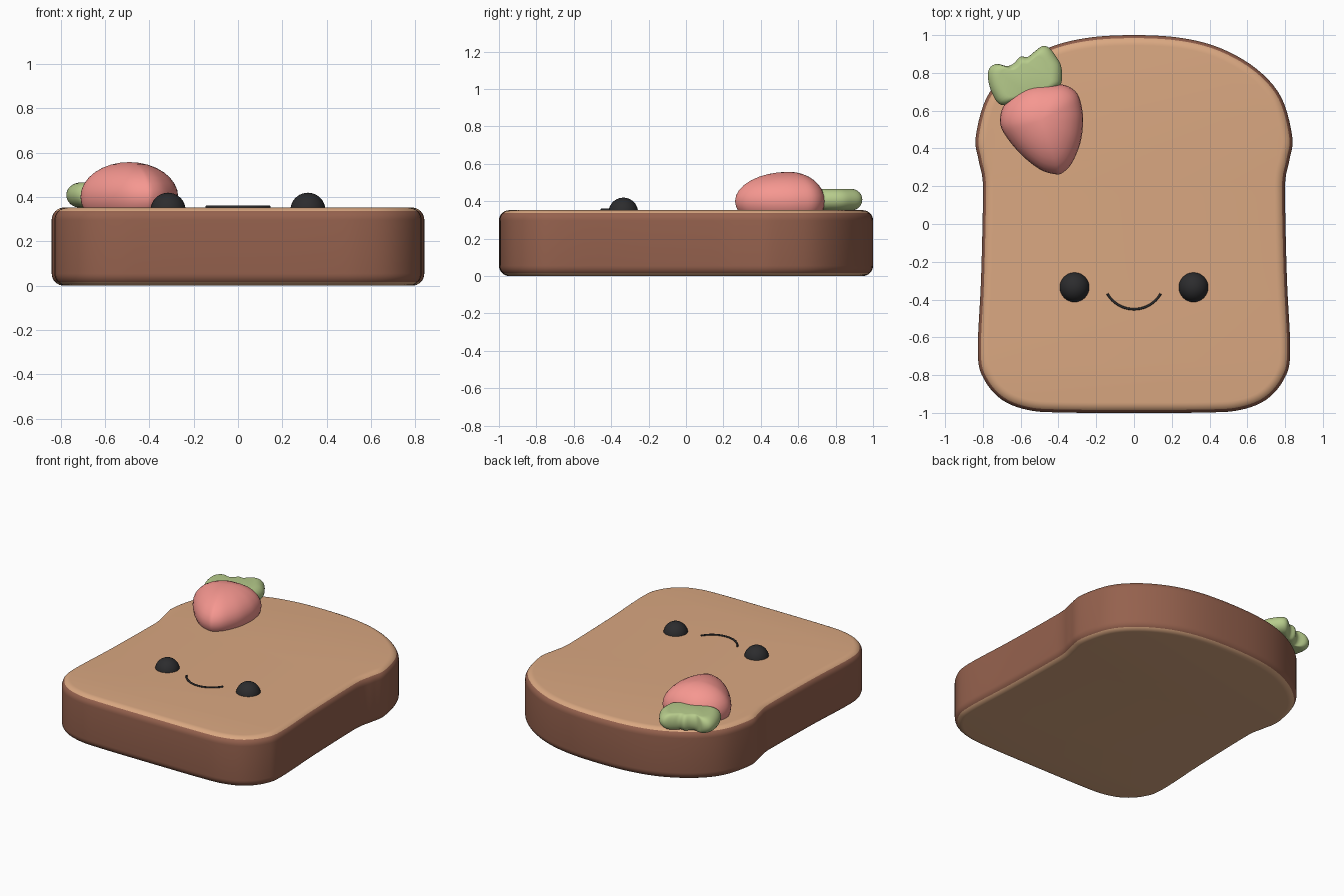
import bpy, bmesh, math
from mathutils import Vector

if "Cube" in bpy.data.objects:
    bpy.data.objects.remove(bpy.data.objects["Cube"])


def material(name, rgb):
    m = bpy.data.materials.new(name)
    m.diffuse_color = (*rgb, 1)
    m.use_nodes = True
    m.node_tree.nodes["Principled BSDF"].inputs["Base Color"].default_value = m.diffuse_color
    return m


CRUMB = material("crumb", (0.70, 0.39, 0.22))
CRUST = material("crust", (0.30, 0.12, 0.075))
RED = material("berry_red", (0.92, 0.31, 0.28))
GREEN = material("leaf_green", (0.47, 0.60, 0.26))
BLACK = material("black", (0.025, 0.025, 0.027))


def closed_spline(pts, steps):
    """Smooth closed outline through the given points (Catmull-Rom)."""
    p = [Vector(q) for q in pts]
    n, out = len(p), []
    for i in range(n):
        a, b, c, d = p[i - 1], p[i], p[(i + 1) % n], p[(i + 2) % n]
        for s in range(steps):
            t = s / steps
            out.append(0.5 * (2 * b + (c - a) * t + (2 * a - 5 * b + 4 * c - d) * t * t
                              + (3 * b - a - 3 * c + d) * t ** 3))
    return out


def finish(bm, name, mats, angle=40):
    bmesh.ops.recalc_face_normals(bm, faces=bm.faces)
    me = bpy.data.meshes.new(name)
    bm.to_mesh(me)
    bm.free()
    for m in mats:
        me.materials.append(m)
    ob = bpy.data.objects.new(name, me)
    bpy.context.collection.objects.link(ob)
    bpy.ops.object.select_all(action='DESELECT')
    ob.select_set(True)
    bpy.context.view_layer.objects.active = ob
    bpy.ops.object.shade_smooth_by_angle(angle=math.radians(angle))
    return ob


def pillow(name, outline, centre, z, half_h, rim, mat, rings=16):
    """Puffy solid: outline shrinks toward its centre by `rim` above and below."""
    bm = bmesh.new()
    c = Vector(centre)
    loops = []
    for k in range(rings + 1):
        a = math.pi * (k / rings - 0.5)
        s = 1 - rim * (1 - math.cos(a))
        loops.append([bm.verts.new((*(c + (p - c) * s), z + half_h * math.sin(a)))
                      for p in outline])
    n = len(outline)
    for lo, hi in zip(loops, loops[1:]):
        for i in range(n):
            j = (i + 1) % n
            bm.faces.new((lo[i], lo[j], hi[j], hi[i]))
    if rim < 1:
        bm.faces.new(loops[0])
        bm.faces.new(loops[-1])
    bmesh.ops.remove_doubles(bm, verts=bm.verts, dist=1e-5)
    return finish(bm, name, [mat], 60)


# Bread slice: mirrored outline, extruded, rounded rims, crust on the sides
half = [(0.25, 0.985), (0.46, 0.93), (0.65, 0.82), (0.78, 0.67), (0.838, 0.46),
        (0.823, 0.34), (0.802, 0.24), (0.80, 0.1), (0.81, -0.3), (0.827, -0.68),
        (0.795, -0.82), (0.70, -0.93), (0.56, -0.985), (0.38, -0.998)]
outline = [(0, 1.0)] + half + [(0, -1.0)] + [(-x, y) for x, y in reversed(half)]
bm = bmesh.new()
base = bm.faces.new([bm.verts.new((p.x, p.y, 0)) for p in closed_spline(outline, 5)])
top = bmesh.ops.extrude_face_region(bm, geom=[base], use_keep_orig=True)
bmesh.ops.translate(bm, vec=(0, 0, 0.352),
                    verts=[g for g in top["geom"] if isinstance(g, bmesh.types.BMVert)])
rims = [e for e in bm.edges if abs(e.verts[0].co.z - e.verts[1].co.z) < 1e-4]
bmesh.ops.bevel(bm, geom=rims, offset=0.055, segments=8, profile=0.5, affect='EDGES')
bmesh.ops.recalc_face_normals(bm, faces=bm.faces)
for f in bm.faces:
    f.material_index = 0 if abs(f.normal.z) > 0.7 else 1
finish(bm, "bread_slice", [CRUMB, CRUST])

# Strawberry half resting on the bread
berry = [(-0.27, 0.53), (-0.285, 0.425), (-0.33, 0.32), (-0.38, 0.27), (-0.42, 0.264),
         (-0.50, 0.29), (-0.60, 0.37), (-0.685, 0.475), (-0.71, 0.545), (-0.693, 0.62),
         (-0.64, 0.685), (-0.56, 0.73), (-0.47, 0.742), (-0.365, 0.735), (-0.30, 0.69),
         (-0.275, 0.61)]
pillow("strawberry", closed_spline(berry, 4), (-0.49, 0.55), 0.40, 0.157, 1.0, RED)

# Scalloped strawberry leaf overhanging the crust
leaf = [(-0.70, 0.63), (-0.75, 0.69), (-0.773, 0.77), (-0.765, 0.825), (-0.725, 0.848),
        (-0.672, 0.836), (-0.635, 0.852), (-0.603, 0.885), (-0.563, 0.885), (-0.53, 0.91),
        (-0.487, 0.941), (-0.45, 0.933), (-0.415, 0.89), (-0.387, 0.84), (-0.381, 0.78),
        (-0.395, 0.73), (-0.47, 0.69), (-0.59, 0.66)]
pillow("leaf", closed_spline(leaf, 4), (-0.57, 0.765), 0.408, 0.057, 0.32, GREEN)

# Eyes: spheres half sunk into the bread
for side, label in ((-1, "left"), (1, "right")):
    bm = bmesh.new()
    bmesh.ops.create_uvsphere(bm, u_segments=32, v_segments=20, radius=0.079)
    ob = finish(bm, label + "_eye", [BLACK])
    ob.location = (side * 0.315, -0.335, 0.34)

# Smile: thin arc tube
cu = bpy.data.curves.new("smile", 'CURVE')
cu.dimensions = '3D'
cu.bevel_depth = 0.006
cu.bevel_resolution = 3
cu.use_fill_caps = True
sp = cu.splines.new('POLY')
sp.points.add(24)
for i, pt in enumerate(sp.points):
    a = math.radians(-60 + 5 * i)
    pt.co = (0.163 * math.sin(a), -0.288 - 0.163 * math.cos(a), 0.355, 1)
cu.materials.append(BLACK)
bpy.context.collection.objects.link(bpy.data.objects.new("smile", cu))
